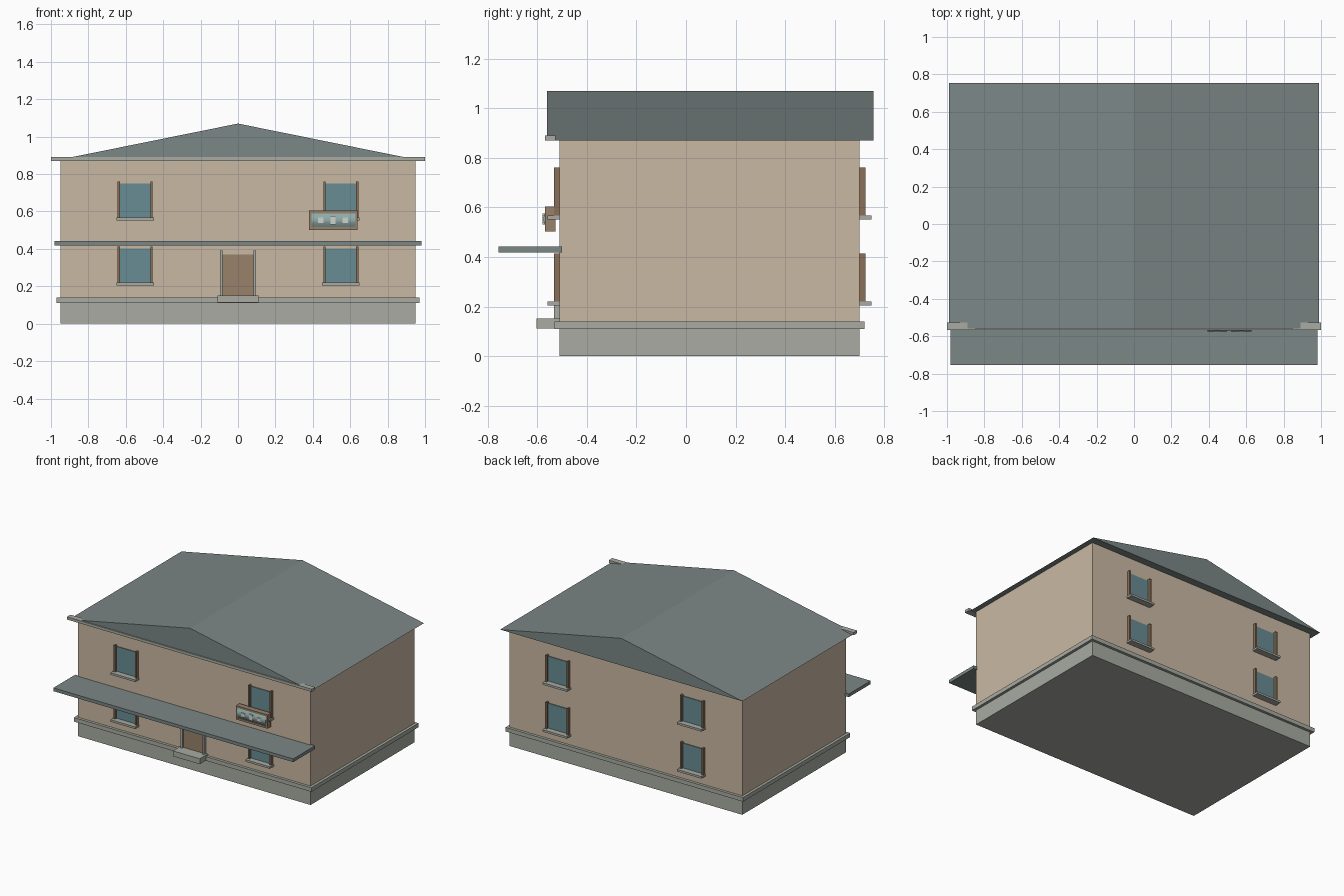
import bpy, math

if "Cube" in bpy.data.objects:
    bpy.data.objects.remove(bpy.data.objects["Cube"])


def material(name, hex_code):
    m = bpy.data.materials.new(name)
    srgb = [int(hex_code[i:i + 2], 16) / 255 for i in (0, 2, 4)]
    m.diffuse_color = [((c + 0.055) / 1.055) ** 2.4 for c in srgb] + [1]
    m.use_nodes = True
    m.node_tree.nodes["Principled BSDF"].inputs["Base Color"].default_value = m.diffuse_color
    return m


WALL = material("wall_plaster", "C9B9A3")
STONE = material("stone", "A8ABA2")
ROOF = material("roof_slate", "7B8786")
GLASS = material("glass", "688C93")
WOOD = material("wood", "98826B")
TRIM = material("dark_trim", "8A7058")
PANEL = material("sign_panel", "8FAAA8")
PALE = material("pale_tile", "CDD3CC")


def make(name, verts, faces, mat):
    mesh = bpy.data.meshes.new(name)
    mesh.from_pydata(verts, [], faces)
    mesh.materials.append(mat)
    ob = bpy.data.objects.new(name, mesh)
    bpy.context.collection.objects.link(ob)
    return ob


def box(name, x, y, z, mat):
    (x0, x1), (y0, y1), (z0, z1) = sorted(x), sorted(y), sorted(z)
    v = [(a, b, c) for a in (x0, x1) for b in (y0, y1) for c in (z0, z1)]
    f = [(0, 1, 3, 2), (4, 6, 7, 5), (0, 4, 5, 1),
         (2, 3, 7, 6), (0, 2, 6, 4), (1, 5, 7, 3)]
    return make(name, v, f, mat)


FRONT, BACK = -0.51, 0.70

# Walls, plinth and the projecting base course
box("plinth", (-0.95, 0.95), (FRONT, BACK), (0, 0.11), STONE)
box("base_course", (-0.97, 0.97), (FRONT - 0.02, BACK + 0.02), (0.11, 0.14), STONE)
box("walls", (-0.95, 0.95), (FRONT, BACK), (0.14, 0.87), WALL)

# Solid gable roof with the ridge running front to back
profile = [(-0.99, 0.87), (0.99, 0.87), (0, 1.07)]
make("roof", [(x, y, z) for y in (-0.56, 0.755) for x, z in profile],
     [(0, 1, 2), (5, 4, 3), (0, 3, 4, 1), (1, 4, 5, 2), (2, 5, 3, 0)], ROOF)
box("front_eave_board", (-1, 1), (-0.568, -0.527), (0.87, 0.89), STONE)

# Canopy over the ground floor
box("canopy", (-0.98, 0.98), (-0.755, -0.50), (0.418, 0.442), ROOF)

# Windows: two columns and two storeys on the front and the back
for side, wall, out in (("front", FRONT, -1), ("back", BACK, 1)):
    for floor, z in (("lower", 0.205), ("upper", 0.552)):
        for column, cx in (("left", -0.55), ("right", 0.55)):
            tag = f"{side}_{floor}_{column}"
            box(f"window_glass_{tag}", (cx - 0.085, cx + 0.085),
                (wall - out * 0.01, wall + out * 0.006), (z + 0.01, z + 0.198), GLASS)
            for s in (-1, 1):
                box(f"window_jamb_{tag}", (cx + s * 0.081, cx + s * 0.094),
                    (wall - out * 0.01, wall + out * 0.023), (z + 0.01, z + 0.209), TRIM)
            box(f"window_sill_{tag}", (cx - 0.1, cx + 0.1),
                (wall - out * 0.01, wall + out * 0.048), (z, z + 0.015), STONE)

# Door with jambs and a step
box("door", (-0.085, 0.085), (FRONT - 0.008, FRONT + 0.01), (0.14, 0.37), WOOD)
for s in (-1, 1):
    box("door_jamb", (s * 0.082, s * 0.095), (FRONT - 0.023, FRONT + 0.01), (0.15, 0.39), STONE)
box("door_step", (-0.11, 0.11), (-0.603, FRONT), (0.112, 0.152), STONE)

# Sign box: backing, rails and a panel bulging slightly forward
box("sign_back", (0.38, 0.64), (-0.55, -0.527), (0.502, 0.604), WOOD)
for z in ((0.502, 0.517), (0.589, 0.604)):
    box("sign_rail", (0.38, 0.64), (-0.568, -0.549), z, WOOD)
for x in ((0.38, 0.392), (0.628, 0.64)):
    box("sign_end", x, (-0.568, -0.549), (0.517, 0.589), WOOD)
N = 8
arc = [(-0.562 - 0.013 * math.sin(math.pi * i / N), 0.517 + 0.072 * i / N)
       for i in range(N + 1)]
arc += [(-0.549, 0.589), (-0.549, 0.517)]
n = len(arc)
make("sign_panel", [(x, y, z) for x in (0.392, 0.628) for y, z in arc],
     [tuple(reversed(range(n))), tuple(range(n, 2 * n))]
     + [(i, (i + 1) % n, n + (i + 1) % n, n + i) for i in range(n)], PANEL)
for x, h in ((0.443, 0.014), (0.508, 0.022), (0.573, 0.014)):
    box("sign_tile", (x - 0.014, x + 0.014), (-0.578, -0.56), (0.553 - h, 0.553 + h), PALE)
